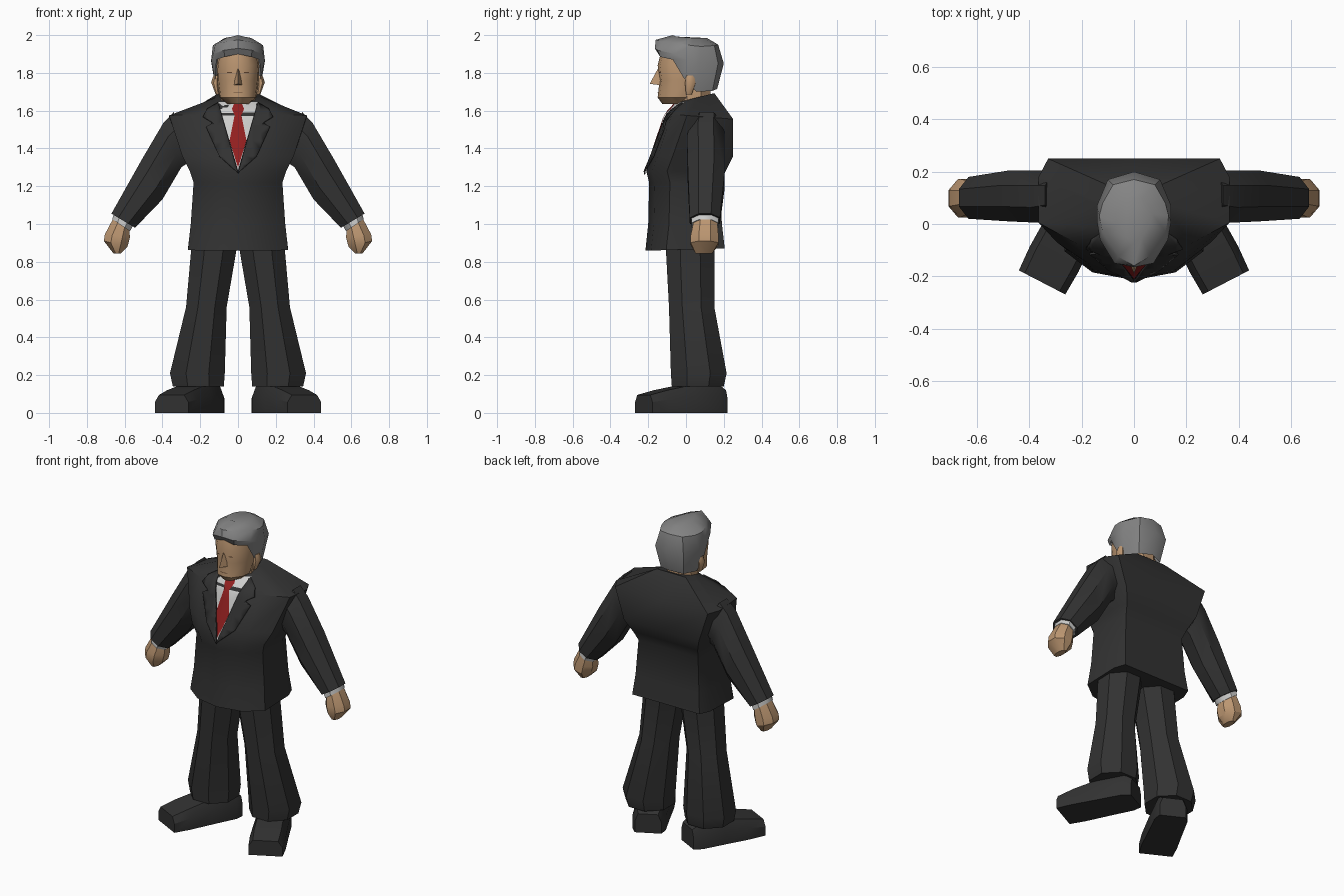
import bpy, bmesh, math
from mathutils import Vector
from mathutils.bvhtree import BVHTree

if "Cube" in bpy.data.objects:
    bpy.data.objects.remove(bpy.data.objects["Cube"])


def material(name, rgb):
    m = bpy.data.materials.new(name)
    m.diffuse_color = (*rgb, 1)
    m.use_nodes = True
    m.node_tree.nodes["Principled BSDF"].inputs["Base Color"].default_value = m.diffuse_color
    return m


SUIT = material("charcoal_cloth", (0.032, 0.032, 0.032))
SKIN = material("skin", (0.50, 0.305, 0.165))
HAIR = material("grey_hair", (0.23, 0.23, 0.23))
SHIRT = material("white_shirt", (0.62, 0.62, 0.61))
TIE = material("red_tie", (0.29, 0.014, 0.014))
DARK = material("dark_line", (0.12, 0.06, 0.03))


def finish(bm, name, mat, angle=40):
    me = bpy.data.meshes.new(name)
    bm.to_mesh(me)
    bm.free()
    me.materials.append(mat)
    me.shade_smooth()
    me.set_sharp_from_angle(angle=math.radians(angle))
    ob = bpy.data.objects.new(name, me)
    bpy.context.collection.objects.link(ob)
    return ob


def loft(name, rings, mat, side=1, bottom=True, angle=40):
    """Skin a series of equal-length rings and close the ends."""
    bm = bmesh.new()
    vs = [[bm.verts.new((p[0] * side, p[1], p[2])) for p in r] for r in rings]
    n = len(rings[0])
    for a, b in zip(vs, vs[1:]):
        for i in range(n):
            j = (i + 1) % n
            bm.faces.new((a[i], a[j], b[j], b[i]))
    if bottom:
        bm.faces.new(vs[0])
    bm.faces.new(vs[-1])
    bmesh.ops.recalc_face_normals(bm, faces=bm.faces)
    return finish(bm, name, mat, angle)


def octo(xo, zo, xi, zi, y0, y1):
    """Eight-sided section between an outer and an inner point."""
    out = []
    for k in range(8):
        a = math.radians(22.5 + 45 * k)
        c = math.cos(a) / math.cos(math.pi / 8)
        s = math.sin(a) / math.cos(math.pi / 8)
        out.append(((xo + xi) / 2 + c * (xo - xi) / 2,
                    (y0 + y1) / 2 + s * (y1 - y0) / 2,
                    (zo + zi) / 2 + c * (zo - zi) / 2))
    return out


def mirrored(half):
    """Complete a front-to-back half ring across x = 0."""
    return half + [(-x, y, z) for x, y, z in reversed(half[1:-1])]


def plate(name, outline, target, mat, offset):
    """Lay a flat outline in x and z onto the front of a part."""
    bm = bmesh.new()
    bm.faces.new([bm.verts.new((x, 0, z)) for x, z in outline])
    for axis, start, count in (((1, 0, 0), -0.2, 11), ((0, 0, 1), 1.24, 12)):
        for i in range(count):
            co = Vector(axis) * (start + 0.04 * i)
            bmesh.ops.bisect_plane(bm, geom=bm.verts[:] + bm.edges[:] + bm.faces[:],
                                   plane_co=co, plane_no=axis)
    src = bmesh.new()
    src.from_mesh(target.data)
    tree = BVHTree.FromBMesh(src)
    src.free()
    for v in bm.verts:
        hit = tree.ray_cast(Vector((v.co.x, -1, v.co.z)), Vector((0, 1, 0)))[0]
        if hit is None:
            hit = tree.find_nearest(Vector((v.co.x, -0.1, v.co.z)))[0]
        v.co.y = hit.y - offset
    bm.normal_update()
    for f in bm.faces:
        if f.normal.y > 0:
            f.normal_flip()
    return finish(bm, name, mat)


# Jacket: height, half width, front, back, tilt
rings = []
for z, w, yf, yb, t in ((0.865, .265, -.215, .205, .03), (1.0, .25, -.20, .19, 0),
                        (1.22, .235, -.195, .18, 0), (1.28, .255, -.21, .21, 0),
                        (1.36, .295, -.18, .25, 0), (1.575, .365, -.105, .25, -.08),
                        (1.655, .115, -.05, .15, .25)):
    half = [(0, yf), (.6 * w, yf + .03), (w, yf + .11), (w, yb - .07), (.9 * w, yb), (0, yb)]
    rings.append(mirrored([(x, y, z + t * y) for x, y in half]))
jacket = loft("jacket", rings, SUIT)

# Shirt front, tie and lapels
plate("shirt_front", [(0, 1.285), (.105, 1.645), (-.105, 1.645)], jacket, SHIRT, .004)
tie = [(0, 1.30), (.045, 1.44), (.018, 1.575), (.032, 1.61), (.022, 1.635)]
plate("tie", tie + [(-x, z) for x, z in reversed(tie[1:])], jacket, TIE, .010)
lapel = [(0, 1.27), (.10, 1.36), (.17, 1.515), (.135, 1.535), (.185, 1.57),
         (.165, 1.61), (.105, 1.645)]
for s, label in ((1, "left"), (-1, "right")):
    ob = plate(label + "_lapel", [(s * x, z) for x, z in lapel], jacket, SUIT, .015)
    mod = ob.modifiers.new("thickness", 'SOLIDIFY')
    mod.thickness = .009

for s, label in ((1, "left"), (-1, "right")):
    # Sleeve, cuff and fist
    loft(label + "_sleeve", [octo(.34, 1.592, .24, 1.34, .02, .20),
                             octo(.395, 1.535, .30, 1.30, .005, .205),
                             octo(.51, 1.34, .40, 1.13, .01, .205),
                             octo(.67, 1.055, .545, .98, .02, .18)], SUIT, s)
    loft(label + "_cuff", [octo(.655, 1.07, .55, 1.0, .03, .172),
                           octo(.665, 1.025, .572, .962, .03, .172)], SHIRT, s)
    loft(label + "_hand", [octo(.66, 1.03, .575, .965, .04, .165),
                           octo(.705, .945, .572, .93, .025, .172),
                           octo(.71, .91, .585, .88, .025, .172),
                           octo(.66, .845, .62, .845, .05, .14)], SKIN, s, angle=30)
    # Trouser leg
    loft(label + "_trouser_leg", [octo(x1, z, x0, z, y0, y1) for z, x0, x1, y0, y1 in
                                  ((.14, .075, .345, -.075, .20), (.21, .07, .36, -.08, .215),
                                   (.56, .06, .275, -.09, .15), (.84, .012, .25, -.105, .15),
                                   (.92, .0, .245, -.105, .15))], SUIT, s)
    # Shoe, turned outwards
    d, r = Vector((.46, -.888, 0)), Vector((.888, .46, 0))
    shoe = []
    for t, w, h in ((0, .078, .12), (.05, .097, .15), (.2, .10, .15),
                    (.36, .105, .12), (.46, .10, .095)):
        c = Vector((.14, .185, 0)) + d * t
        shoe.append([c + r * (a * w) + Vector((0, 0, b * h)) for a, b in
                     ((-1, 0), (1, 0), (1, .6), (.75, 1), (-.75, 1), (-1, .6))])
    loft(label + "_shoe", shoe, SUIT, s, angle=30)
    # Ear
    loft(label + "_ear", [octo(.118, 1.685, .10, 1.685, .0, .03),
                          octo(.142, 1.75, .10, 1.74, -.005, .05),
                          octo(.13, 1.785, .10, 1.785, .0, .045)], SKIN, s)

# Neck and head
loft("neck", [octo(.09, 1.58, -.09, 1.58, -.04, .13),
              octo(.09, 1.76, -.09, 1.76, -.05, .13)], SKIN)
rings = []
for z, w, yf, yb in ((1.635, .055, -.125, -.01), (1.67, .098, -.15, .06),
                     (1.76, .11, -.14, .12), (1.84, .113, -.15, .15),
                     (1.92, .10, -.13, .15)):
    half = [(0, yf), (.5 * w, yf + .012), (.93 * w, yf + .07),
            (w, (yf + yb) / 2 + .02), (.75 * w, yb - .03), (0, yb)]
    rings.append(mirrored([(x, y, z) for x, y in half]))
head = loft("head", rings, SKIN)

# Nose
loft("nose", [[(-.022, -.135, 1.735), (0, -.192, 1.742), (.022, -.135, 1.735)],
              [(-.008, -.138, 1.82), (0, -.15, 1.82), (.008, -.138, 1.82)]], SKIN, angle=20)

# Eyes and mouth
for name, x, z, w, h in (("left_eye", .045, 1.803, .013, .003),
                         ("right_eye", -.045, 1.803, .013, .003),
                         ("mouth", 0, 1.695, .025, .002)):
    plate(name, [(x - w, z - h), (x + w, z - h), (x + w, z + h), (x - w, z + h)],
          head, DARK, .003)

# Hair: hairline, fullest ring, upper ring and crown
hairline = [(0, -.14, 1.90), (.07, -.137, 1.885), (.114, -.07, 1.87), (.12, -.01, 1.77),
            (.115, .055, 1.70), (.08, .14, 1.705), (0, .165, 1.715)]
fullest = [(0, -.165, 1.93), (.075, -.15, 1.92), (.13, -.06, 1.90), (.142, .01, 1.87),
           (.142, .07, 1.86), (.10, .17, 1.85), (0, .20, 1.85)]
upper = [(0, -.16, 1.975), (.06, -.125, 1.965), (.12, -.03, 1.955), (.133, .03, 1.945),
         (.12, .08, 1.94), (.08, .15, 1.945), (0, .17, 1.95)]
crown = [(0, -.07, 2.0), (.03, -.05, 1.992), (.06, 0, 1.985), (.07, .04, 1.985),
         (.06, .07, 1.985), (.03, .10, 1.985), (0, .11, 1.985)]
loft("hair", [mirrored(h) for h in (hairline, fullest, upper, crown)], HAIR, bottom=False)
